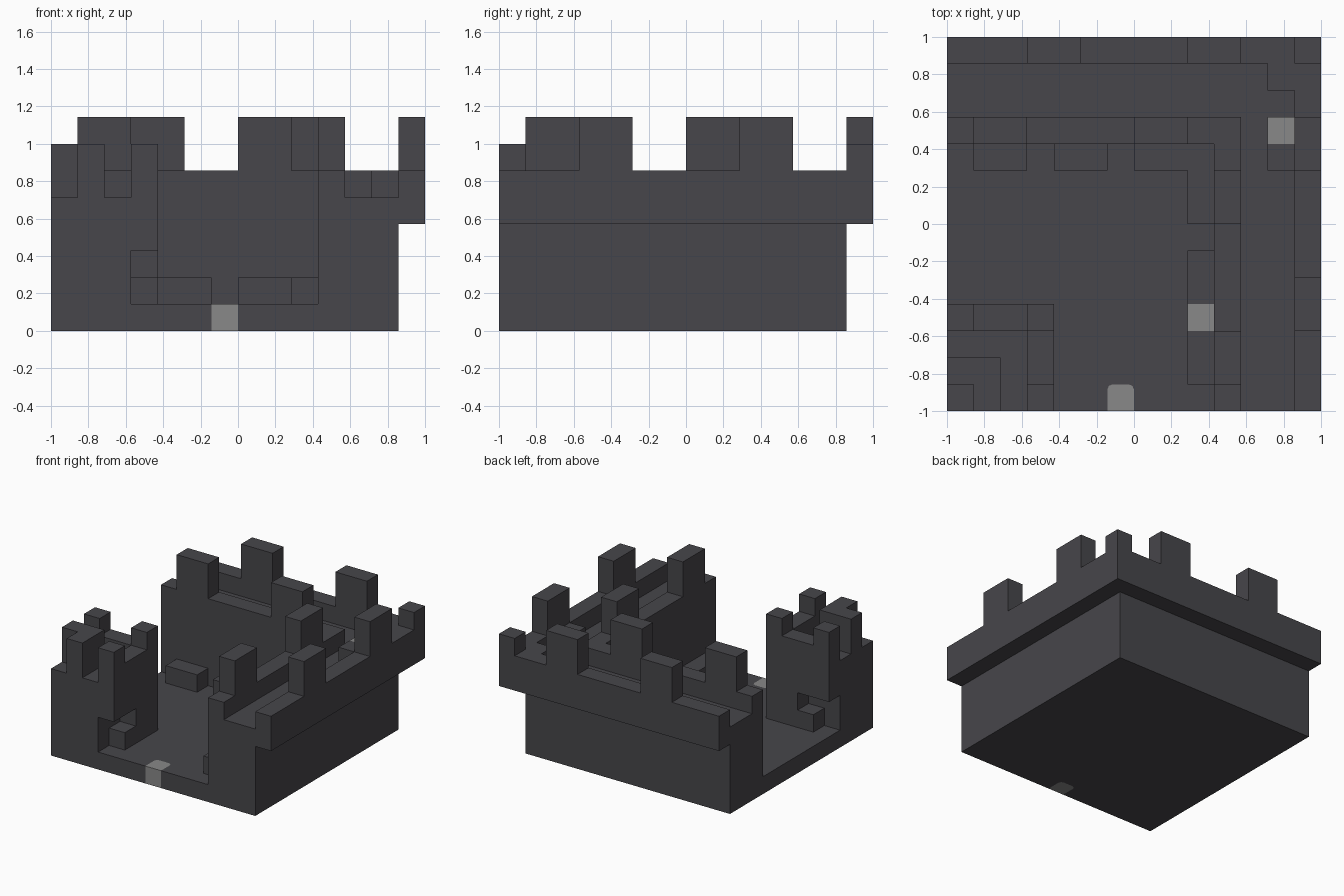
import bpy, bmesh, math
from mathutils import Vector

cube = bpy.data.objects.get("Cube")
if cube:
    bpy.data.objects.remove(cube, do_unlink=True)

U = 1 / 7  # one building block


def material(name, color):
    m = bpy.data.materials.new(name)
    m.use_nodes = True
    m.diffuse_color = color
    m.node_tree.nodes["Principled BSDF"].inputs["Base Color"].default_value = color
    return m


STONE = material("dark_stone", (0.063, 0.061, 0.069, 1))
LAMP = material("pale_grey", (0.25, 0.25, 0.25, 1))


def prism(bm, outline, z0, z1):
    """Extrude a plan outline, given in blocks, from z0 to z1."""
    verts = [bm.verts.new(((x - 7) * U, (y - 7) * U, z0 * U)) for x, y in outline]
    face = bm.faces.new(verts)
    top = bmesh.ops.extrude_face_region(bm, geom=[face])["geom"]
    moved = [v for v in top if isinstance(v, bmesh.types.BMVert)]
    bmesh.ops.translate(bm, verts=moved, vec=Vector((0, 0, (z1 - z0) * U)))


def rect(x0, x1, y0, y1):
    return [(x0, y0), (x1, y0), (x1, y1), (x0, y1)]


def part(name, mat, pieces):
    """Make one object from (outline, z0, z1) pieces."""
    bm = bmesh.new()
    for outline, z0, z1 in pieces:
        prism(bm, outline, z0, z1)
    bmesh.ops.recalc_face_normals(bm, faces=bm.faces)
    mesh = bpy.data.meshes.new(name)
    bm.to_mesh(mesh)
    bm.free()
    mesh.materials.append(mat)
    obj = bpy.data.objects.new(name, mesh)
    bpy.context.collection.objects.link(obj)


def swap(outline):
    """Mirror an outline across the diagonal."""
    return [(y, x) for x, y in outline]


# Doorstep with rounded inner corners, and the floor cut around it
R = 0.2
arc = [(math.cos(a) * R, math.sin(a) * R) for a in (0, math.pi / 4, math.pi / 2)]
step = [(7, 0)] + [(7 - R + c, 1 - R + s) for c, s in arc]
step += [(6 + R - c, 1 - R + s) for c, s in reversed(arc)] + [(6, 0)]
part("doorstep", LAMP, [(step, 0, 1)])
part("floor", STONE, [([(0, 0)] + step[::-1] + [(13, 0), (13, 13), (0, 13)], 0, 1)])

# Thick walls along the back and the left, with a walkway on top
part("walls", STONE, [([(10, 0), (13, 0), (13, 13), (0, 13), (0, 10), (10, 10)], 1, 5)])

# Overhanging outer parapet and flush inner parapet
part("outer_parapet", STONE,
     [([(13, 0), (14, 0), (14, 14), (0, 14), (0, 13), (13, 13)], 4, 6)])
part("inner_parapet", STONE,
     [([(10, 0), (11, 0), (11, 11), (0, 11), (0, 10), (10, 10)], 5, 6)])
part("walkway_corner", STONE, [(rect(12, 13, 12, 13), 5, 6)])

# Battlements
outer = [rect(x, x + 2, 13, 14) for x in (3, 9)] + [rect(13, 14, y, y + 2) for y in (3, 9)]
inner = [rect(x, x + 2, 10, 11) for x in (1, 7)] + [rect(10, 11, y, y + 2) for y in (1, 7)]
part("outer_battlements", STONE, [(o, 6, 8) for o in outer])
part("inner_battlements", STONE, [(o, 6, 8) for o in inner])
part("corner_battlement", STONE, [(rect(13, 14, 13, 14), 6, 7)])

# Front corner tower with two stair recesses, symmetric about the diagonal
recessed = [(0, 0), (3, 0), (3, 2), (4, 2), (4, 4), (2, 4), (2, 3), (0, 3)]
part("tower", STONE, [(recessed, 1, 3), (rect(0, 4, 0, 4), 3, 5)])
stair = rect(3, 4, 1, 2)
part("tower_stairs", STONE, [(stair, 1, 2), (swap(stair), 1, 2)])
rail = rect(3, 4, 1, 3)
post = rect(3, 4, 0, 1)
part("tower_parapet", STONE, [(rail, 5, 6), (swap(rail), 5, 6)])
part("tower_battlements", STONE,
     [(post, 5, 7), (swap(post), 5, 7), (rect(3, 4, 3, 4), 5, 7),
      ([(1, 0), (2, 0), (2, 2), (0, 2), (0, 1), (1, 1)], 5, 7)])

# Benches along the courtyard walls
part("benches", STONE,
     [(rect(1, 3, 9, 10), 1, 2), (rect(4, 6, 9, 10), 1, 2),
      ([(9, 7), (10, 7), (10, 10), (7, 10), (7, 9), (9, 9)], 1, 2),
      (rect(9, 10, 4, 6), 1, 2), (rect(9, 10, 1, 3), 1, 2)])

# Pale blocks in the courtyard and on the walkway
part("walkway_block", STONE, [(rect(12, 13, 9, 10), 5, 6)])
part("courtyard_lamp", LAMP, [(rect(9, 10, 3, 4), 1, 2)])
part("walkway_lamp", LAMP, [(rect(12, 13, 10, 11), 5, 6)])
